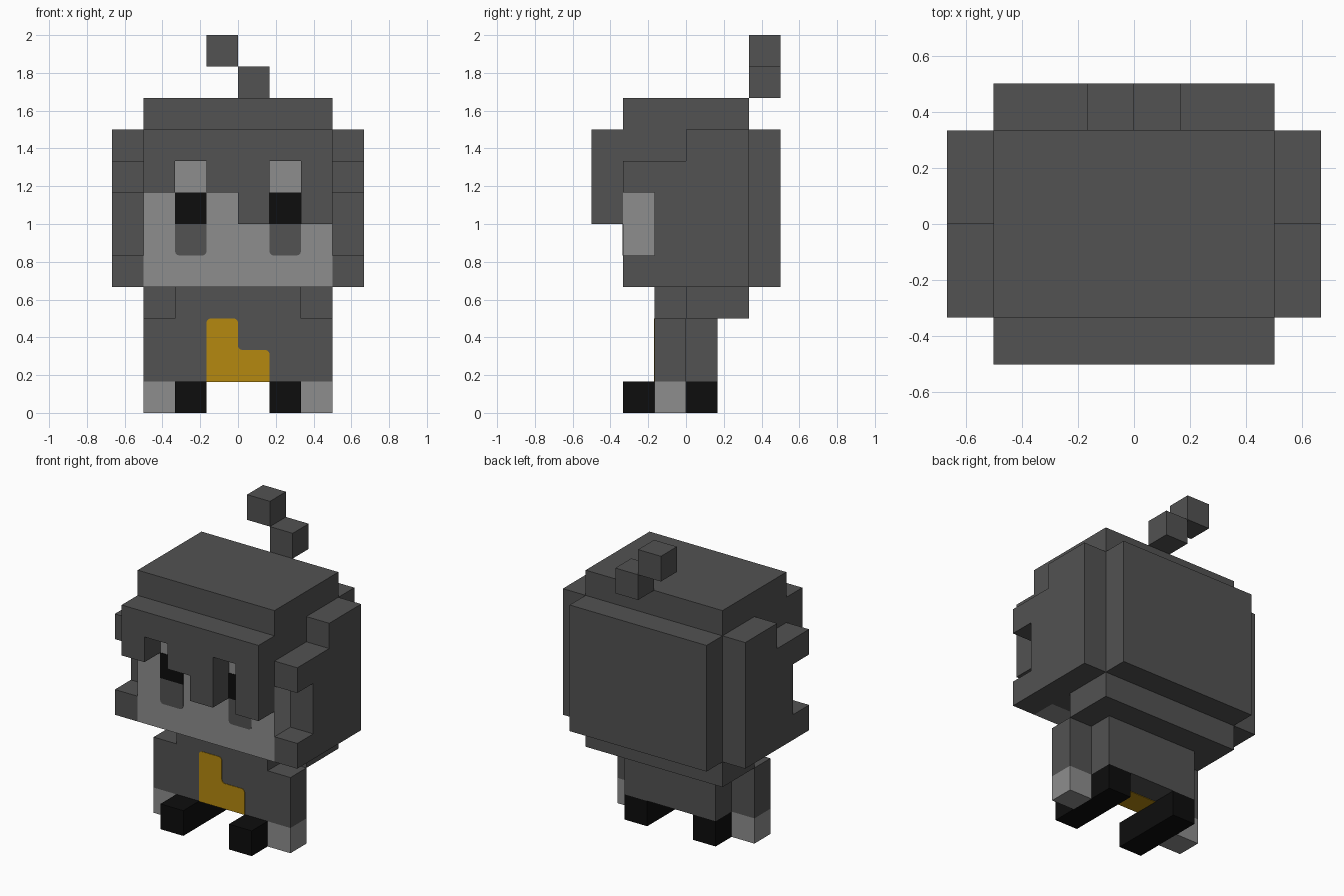
import bpy
import bmesh
from mathutils import Vector

if "Cube" in bpy.data.objects:
    bpy.data.objects.remove(bpy.data.objects["Cube"], do_unlink=True)

U = 1 / 6        # size of one block
THIN = 0.02      # plate thickness in blocks


def material(name, rgb):
    m = bpy.data.materials.new(name)
    m.use_nodes = True
    m.diffuse_color = (*rgb, 1)
    m.node_tree.nodes["Principled BSDF"].inputs["Base Color"].default_value = (*rgb, 1)
    return m


DARK = material("dark_grey", (0.084, 0.084, 0.084))
LIGHT = material("light_grey", (0.27, 0.27, 0.27))
BLACK = material("black", (0.004, 0.004, 0.004))
GOLD = material("gold", (0.46, 0.25, 0.005))


def prism(name, points, axis, lo, hi, mat, rounded=()):
    """Extrude a flat outline along an axis; sizes are in blocks."""
    def place(a, b, d):
        return Vector({"x": (d, a, b), "y": (a, d, b), "z": (a, b, d)}[axis]) * U

    bm = bmesh.new()
    verts = [bm.verts.new(place(a, b, lo)) for a, b in points]
    bm.faces.new(verts)
    if rounded:
        bmesh.ops.bevel(bm, geom=[verts[i] for i in rounded], offset=0.13 * U,
                        segments=3, profile=0.5, affect='VERTICES')
    ext = bmesh.ops.extrude_face_region(bm, geom=bm.faces[:])
    moved = [g for g in ext["geom"] if isinstance(g, bmesh.types.BMVert)]
    bmesh.ops.translate(bm, verts=moved, vec=place(0, 0, hi - lo))
    bmesh.ops.recalc_face_normals(bm, faces=bm.faces[:])
    mesh = bpy.data.meshes.new(name)
    bm.to_mesh(mesh)
    bm.free()
    mesh.materials.append(mat)
    obj = bpy.data.objects.new(name, mesh)
    bpy.context.collection.objects.link(obj)
    return obj


def rect(a0, a1, b0, b1):
    return [(a0, b0), (a1, b0), (a1, b1), (a0, b1)]


def box(name, x, y, z, mat):
    return prism(name, rect(*sorted(x), *y), "z", *z, mat)


# Head: skull around a light face block
skull = [(-1, 4), (2, 4), (2, 10), (-2, 10), (-2, 8), (-1, 8)]
prism("skull", skull, "x", -3, 3, DARK)
box("face", (-3, 3), (-2, -1), (4, 8), LIGHT)
box("back_hair", (-3, 3), (2, 3), (4, 9), DARK)

# Stepped fringe over the forehead
fringe = [(-3, 9), (3, 9), (3, 6), (2, 6), (2, 8), (1, 8), (1, 6), (0, 6),
          (0, 7), (-1, 7), (-1, 8), (-2, 8), (-2, 7), (-3, 7)]
prism("fringe", fringe, "y", -3, -2, DARK)

# Loose tuft above the back of the head
box("lower_tuft", (0, 1), (2, 3), (10, 11), DARK)
box("upper_tuft", (-1, 0), (2, 3), (11, 12), DARK)

# Torso and the wide collar behind the shoulders
box("torso", (-2, 2), (-1, 1), (1, 4), DARK)
box("collar", (-3, 3), (0, 2), (3, 4), DARK)

# Gold patch on the front and underside of the torso
patch = [(-1, 1), (1, 1), (1, 2), (0, 2), (0, 3), (-1, 3)]
prism("front_patch", patch, "y", -1 - THIN, -1, GOLD, rounded=(2, 3, 4, 5))
box("under_patch", (-1, 1), (-1, 0), (1 - THIN, 1), GOLD)

# Paired parts: notched side hair, eyes, arms, hands and feet
side_hair = [(-2, 4), (2, 4), (2, 9), (0, 9), (0, 8), (-2, 8),
             (-2, 7), (-1, 7), (-1, 5), (-2, 5)]
for side, s in (("left", 1), ("right", -1)):
    prism(side + "_side_hair", side_hair, "x", 3 * s, 4 * s, DARK)
    eye = sorted((s, 2 * s))
    prism(side + "_pupil", rect(*eye, 6, 7), "y", -2 - THIN, -2, BLACK)
    prism(side + "_lower_eye", rect(*eye, 5, 6), "y", -2 - THIN, -2, DARK, rounded=(0, 1))
    box(side + "_arm", (2 * s, 3 * s), (-1, 0), (1, 3), DARK)
    box(side + "_hand", (2 * s, 3 * s), (-1, 0), (0, 1), LIGHT)
    box(side + "_foot", (s, 2 * s), (-2, 1), (0, 1), BLACK)
